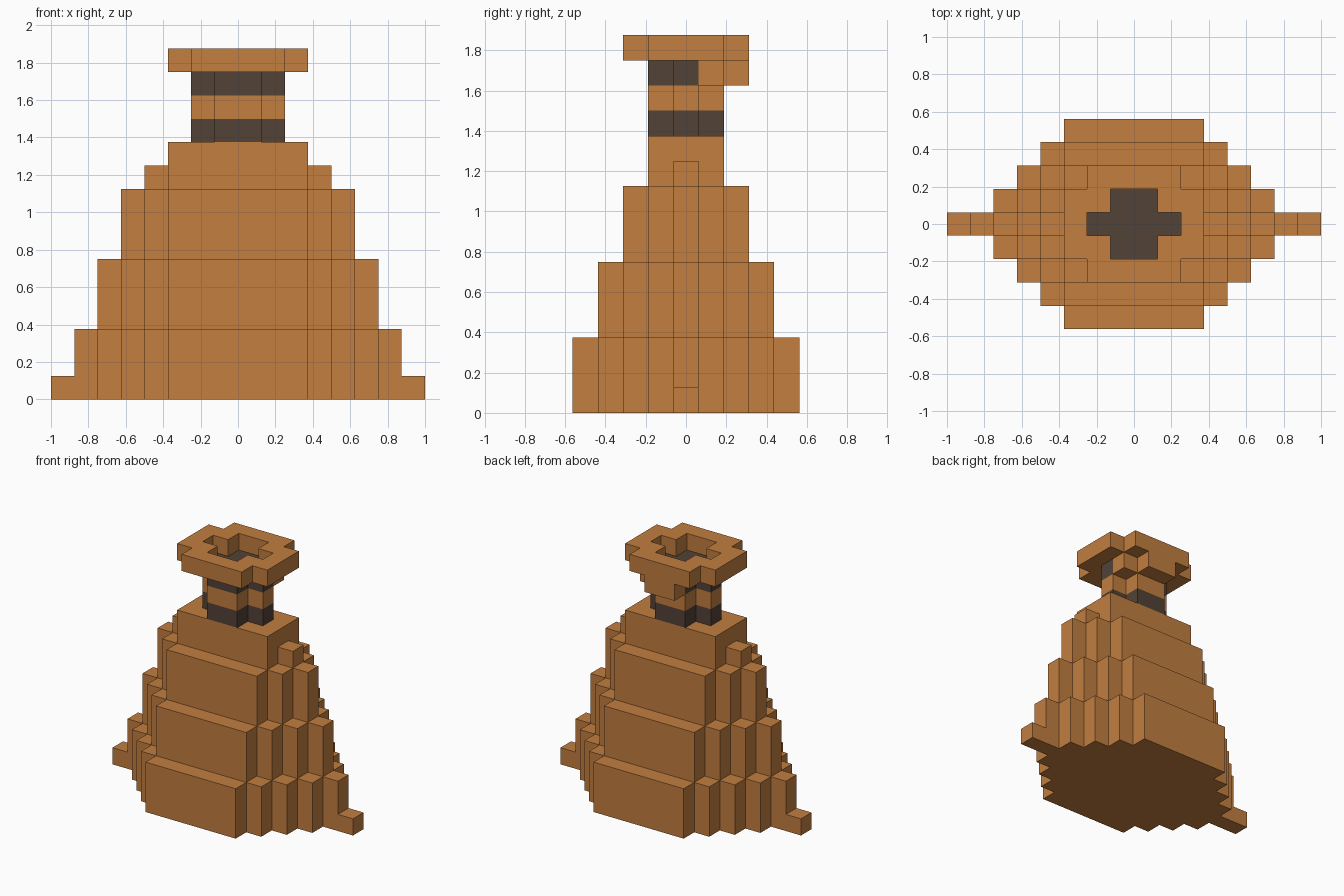
import bpy, bmesh

cube = bpy.data.objects.get("Cube")
if cube:
    bpy.data.objects.remove(cube, do_unlink=True)

U = 0.125  # block size


def material(name, rgb):
    mat = bpy.data.materials.new(name)
    mat.use_nodes = True
    mat.diffuse_color = (*rgb, 1)
    mat.node_tree.nodes["Principled BSDF"].inputs["Base Color"].default_value = (*rgb, 1)
    return mat


clay = material("orange clay", (0.539, 0.209, 0.051))
dark = material("dark brown", (0.084, 0.054, 0.037))


def stepped(steps):
    """Symmetric staircase outline from (half width, half depth) steps, narrow to wide."""
    quarter = []
    for i, (hx, hy) in enumerate(steps):
        quarter.append((hx, hy))
        if i + 1 < len(steps):
            quarter.append((hx, steps[i + 1][1]))
    back = quarter[::-1] + [(-x, y) for x, y in quarter]
    return back + [(-x, -y) for x, y in back]


def staircase(width, depth, count):
    """Steps that widen by one block while the depth drops one block per side."""
    return stepped([(width + i, depth - i) for i in range(count)])


def prism(name, loops, z0, z1, mat):
    """Extrude an outline, optionally with a hole loop, from z0 to z1 (in blocks)."""
    bm = bmesh.new()
    edges = []
    for loop in loops:
        vs = [bm.verts.new((x * U, y * U, z0 * U)) for x, y in loop]
        edges += [bm.edges.new((a, b)) for a, b in zip(vs, vs[1:] + vs[:1])]
    bmesh.ops.triangle_fill(bm, use_beauty=True, edges=edges, normal=(0, 0, 1))
    ext = bmesh.ops.extrude_face_region(bm, geom=bm.faces[:])
    top = [g for g in ext["geom"] if isinstance(g, bmesh.types.BMVert)]
    bmesh.ops.translate(bm, verts=top, vec=(0, 0, (z1 - z0) * U))
    bmesh.ops.recalc_face_normals(bm, faces=bm.faces[:])
    # merge the flat caps back into clean faces
    bmesh.ops.dissolve_limit(bm, angle_limit=0.01, verts=bm.verts[:], edges=bm.edges[:])
    mesh = bpy.data.meshes.new(name)
    bm.to_mesh(mesh)
    bm.free()
    mesh.materials.append(mat)
    obj = bpy.data.objects.new(name, mesh)
    bpy.context.collection.objects.link(obj)
    return obj


# Body tiers, each one block smaller than the tier below
prism("base_tier", [staircase(3, 4.5, 5)], 0, 3, clay)
prism("middle_tier", [staircase(3, 3.5, 4)], 3, 6, clay)
prism("upper_tier", [staircase(3, 2.5, 3)], 6, 9, clay)
prism("shoulder_block", [stepped([(3, 1.5)])], 9, 11, clay)

# Single blocks sticking out at both sides
for side, s in (("left", 1), ("right", -1)):
    for part, x, z in (("foot", 7, 0), ("shoulder_step", 3, 9)):
        box = [(s * x, -0.5), (s * (x + 1), -0.5), (s * (x + 1), 0.5), (s * x, 0.5)]
        prism(f"{part}_{side}", [box], z, z + 1, clay)

# Neck with its dark band
cross = stepped([(1, 1.5), (2, 0.5)])
prism("neck_band", [cross], 11, 12, dark)
prism("neck", [cross], 12, 13, clay)

# Flared mouth: two hollow rings around a dark filling
prism("mouth_lower_ring", [staircase(1, 2.5, 3), cross], 13, 14, clay)
prism("mouth_rim", [stepped([(2, 2.5), (3, 1.5)]), cross], 14, 15, clay)
prism("mouth_filling", [cross], 13, 14, dark)
